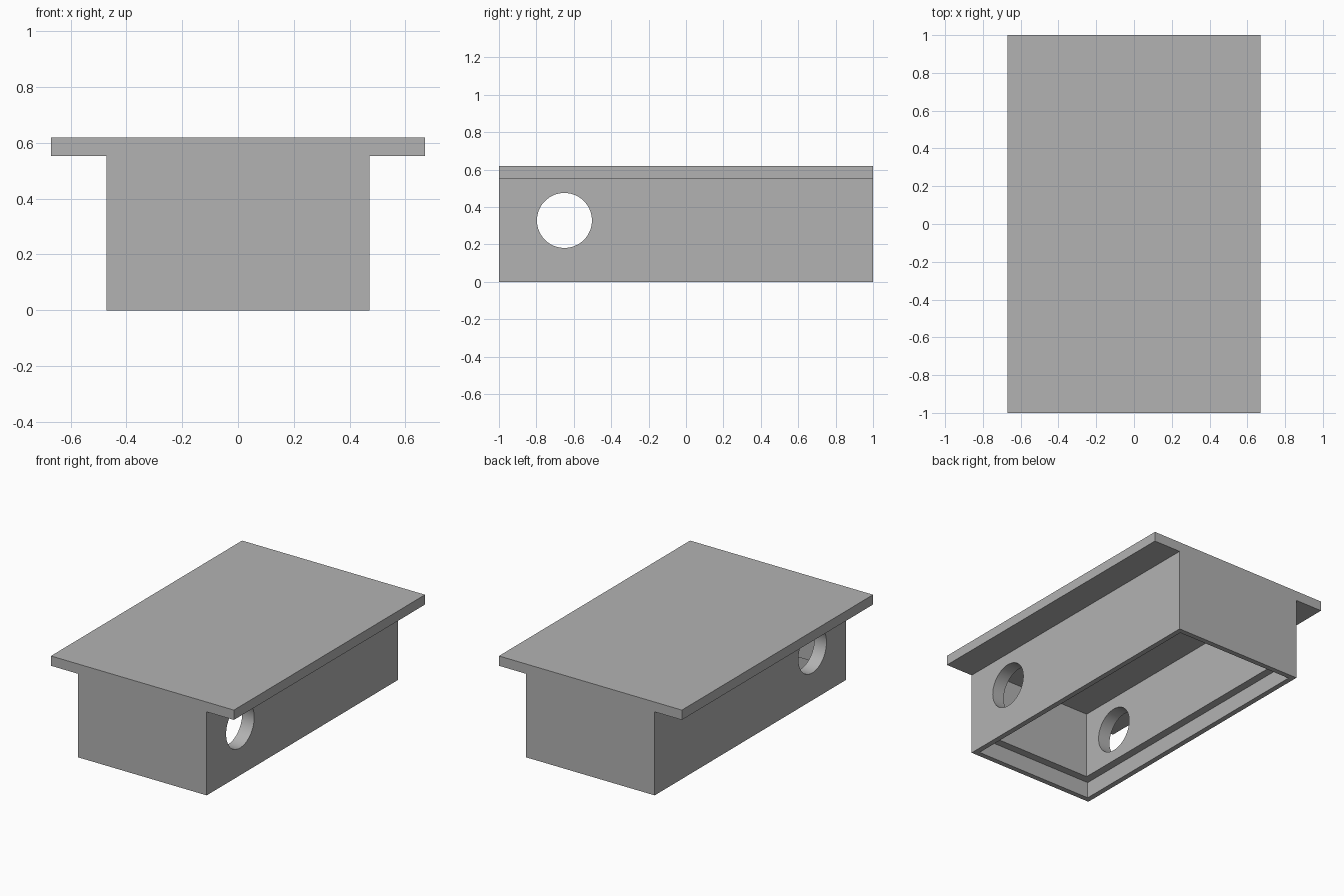
import bpy, bmesh
from math import radians

cube = bpy.data.objects.get("Cube")
if cube:
    bpy.data.objects.remove(cube, do_unlink=True)

LENGTH = 2.0
BODY_HALF, LID_HALF = 0.471, 0.67
BODY_TOP, LID_TOP = 0.553, 0.618

grey = bpy.data.materials.new("plain grey")
grey.use_nodes = True
grey.diffuse_color = (0.448, 0.448, 0.448, 1)
grey.node_tree.nodes["Principled BSDF"].inputs["Base Color"].default_value = grey.diffuse_color


def extruded_profile(name, points):
    """Extrude an x-z outline along the full length."""
    bm = bmesh.new()
    face = bm.faces.new([bm.verts.new((x, -LENGTH / 2, z)) for x, z in points])
    grown = bmesh.ops.extrude_face_region(bm, geom=[face])["geom"]
    verts = [v for v in grown if isinstance(v, bmesh.types.BMVert)]
    bmesh.ops.translate(bm, verts=verts, vec=(0, LENGTH, 0))
    bmesh.ops.recalc_face_normals(bm, faces=bm.faces)
    mesh = bpy.data.meshes.new(name)
    bm.to_mesh(mesh)
    bm.free()
    obj = bpy.data.objects.new(name, mesh)
    bpy.context.collection.objects.link(obj)
    return obj


def pocket_cutter(name, inset, top):
    """Box that hollows the body from below, leaving a wall of the given inset."""
    bottom = -0.1
    bpy.ops.mesh.primitive_cube_add(size=1, location=(0, 0, (top + bottom) / 2))
    obj = bpy.context.object
    obj.name = name
    obj.scale = (2 * (BODY_HALF - inset), LENGTH - 2 * inset, top - bottom)
    return obj


# Flanged body: box with an overhanging lid, in one T-shaped section
half = [(BODY_HALF, 0), (BODY_HALF, BODY_TOP), (LID_HALF, BODY_TOP), (LID_HALF, LID_TOP)]
housing = extruded_profile("flanged_housing", half + [(-x, z) for x, z in reversed(half)])
housing.data.materials.append(grey)

# Shallow stepped recess, deep cavity and the cross hole through both walls
cutters = [pocket_cutter("recess_cutter", 0.035, 0.108),
           pocket_cutter("cavity_cutter", 0.088, BODY_TOP)]
bpy.ops.mesh.primitive_cylinder_add(vertices=64, radius=0.147, depth=1.6,
                                    location=(0, -0.65, 0.328),
                                    rotation=(0, radians(90), 0))
bpy.context.object.name = "cross_hole_cutter"
cutters.append(bpy.context.object)

for cutter in cutters:
    cutter.hide_render = True
    cutter.data.materials.append(grey)
    mod = housing.modifiers.new(cutter.name, "BOOLEAN")
    mod.operation = "DIFFERENCE"
    mod.solver = "EXACT"
    mod.object = cutter

# Bake the cuts and remove the cutters
bpy.context.view_layer.update()
evaluated = housing.evaluated_get(bpy.context.evaluated_depsgraph_get())
baked = bpy.data.meshes.new_from_object(evaluated)
housing.modifiers.clear()
housing.data = baked
baked.name = "flanged_housing"
baked.materials.clear()
baked.materials.append(grey)
for polygon in baked.polygons:
    polygon.material_index = 0
for cutter in cutters:
    bpy.data.objects.remove(cutter, do_unlink=True)

# Smooth hole walls, crisp corners
bpy.ops.object.select_all(action="DESELECT")
housing.select_set(True)
bpy.context.view_layer.objects.active = housing
bpy.ops.object.shade_smooth_by_angle(angle=radians(30))
